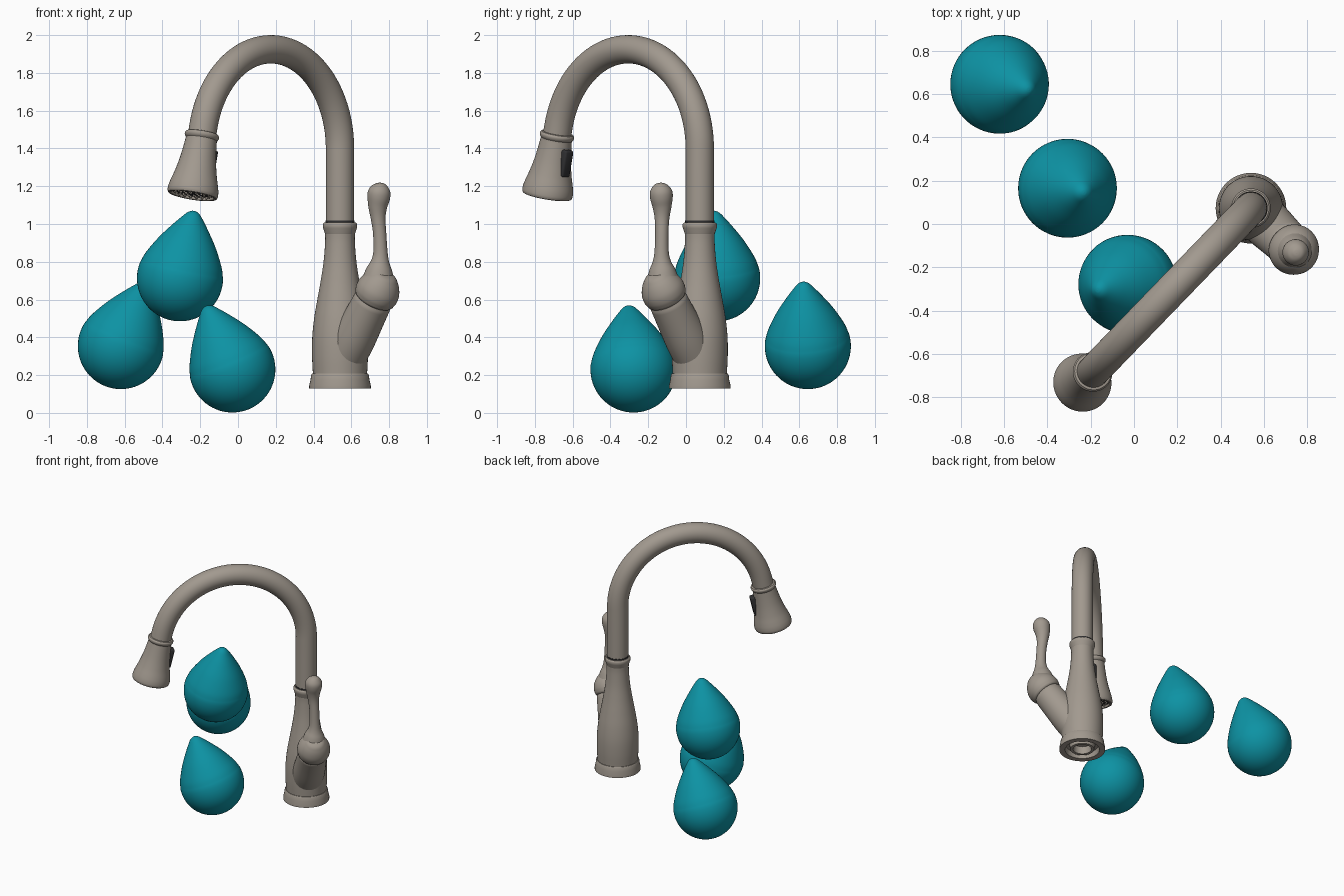
import bpy, bmesh, math
from mathutils import Vector, Matrix

if "Cube" in bpy.data.objects:
    bpy.data.objects.remove(bpy.data.objects["Cube"])

V = Vector
UP = V((0, 0, 1))


def material(name, rgb):
    m = bpy.data.materials.new(name)
    m.diffuse_color = (*rgb, 1)
    m.use_nodes = True
    m.node_tree.nodes["Principled BSDF"].inputs["Base Color"].default_value = m.diffuse_color
    return m


nickel = material("brushed nickel", (0.36, 0.32, 0.275))
dark = material("dark rubber", (0.03, 0.03, 0.032))
teal = material("teal water", (0.004, 0.29, 0.37))


def finish(name, bm, mat, angle=35):
    bmesh.ops.recalc_face_normals(bm, faces=bm.faces)
    me = bpy.data.meshes.new(name)
    bm.to_mesh(me)
    bm.free()
    me.materials.append(mat)
    ob = bpy.data.objects.new(name, me)
    bpy.context.collection.objects.link(ob)
    bpy.ops.object.select_all(action='DESELECT')
    ob.select_set(True)
    bpy.context.view_layer.objects.active = ob
    bpy.ops.object.shade_smooth_by_angle(angle=math.radians(angle))
    return ob


def spline(pts, n=6):
    """Catmull-Rom through tuples of any size."""
    p = [V(q) for q in pts]
    p = [2 * p[0] - p[1]] + p + [2 * p[-1] - p[-2]]
    out = []
    for i in range(1, len(p) - 2):
        a, b, c, d = p[i - 1:i + 3]
        for k in range(n):
            t = k / n
            out.append(0.5 * (2 * b + (c - a) * t + (2 * a - 5 * b + 4 * c - d) * t ** 2
                              + (3 * b - a - 3 * c + d) * t ** 3))
    return out + [p[-2]]


def skin(name, stations, mat, ref, seg=48):
    """Skin circles given as (centre, axis, radius); zero radius makes a pole."""
    bm = bmesh.new()
    rings = []
    for c, axis, r in stations:
        if r < 1e-4:
            rings.append([bm.verts.new(c)])
            continue
        u = (ref - axis * ref.dot(axis)).normalized()
        w = axis.cross(u)
        rings.append([bm.verts.new(c + r * (u * math.cos(a) + w * math.sin(a)))
                      for a in (2 * math.pi * i / seg for i in range(seg))])
    for a, b in zip(rings, rings[1:]):
        for i in range(seg):
            j = (i + 1) % seg
            if len(a) == 1:
                bm.faces.new((a[0], b[i], b[j]))
            elif len(b) == 1:
                bm.faces.new((a[i], a[j], b[0]))
            else:
                bm.faces.new((a[i], a[j], b[j], b[i]))
    for end in (rings[0], rings[-1]):
        if len(end) > 1:
            bm.faces.new(end)
    return finish(name, bm, mat)


def lathe(name, origin, axis, profile, mat, seg=48):
    """Profile of (height, radius) turned around an axis."""
    axis = axis.normalized()
    ref = V((0, 1, 0)) if abs(axis.y) < 0.8 else V((1, 0, 0))
    return skin(name, [(origin + axis * h, axis, max(r, 0)) for h, r in profile], mat, ref, seg)


def sweep(name, path, radii, mat, ref, seg=48):
    n = len(path)
    return skin(name, [(path[i], (path[min(i + 1, n - 1)] - path[max(i - 1, 0)]).normalized(),
                        radii[i]) for i in range(n)], mat, ref, seg)


# Faucet frame: spout direction and handle direction
base = V((0.54, 0.073, 0))
spout = V((-0.695, -0.719, 0)).normalized()
side = V((0.719, -0.695, 0)).normalized()


def at(s, z, t=0):
    return base + spout * s + side * t + UP * z


# Base flange with hollow underside
lathe("base_flange", base, UP,
      [(0.19, 0), (0.19, 0.06), (0.135, 0.065), (0.135, 0.085), (0.17, 0.09), (0.17, 0.115),
       (0.13, 0.122), (0.13, 0.163), (0.145, 0.163), (0.175, 0.156), (0.2, 0.153),
       (0.208, 0.148), (0.208, 0)], nickel)

# Body, collar and seal
lathe("body", base, UP, [(0.2, 0)] + [tuple(p) for p in spline(
    [(0.2, 0.143), (0.3, 0.148), (0.4, 0.147), (0.5, 0.137), (0.6, 0.12), (0.7, 0.102),
     (0.8, 0.087), (0.9, 0.079), (0.96, 0.079)])] + [(0.96, 0)], nickel)
lathe("collar", base, UP, [(0.945, 0), (0.945, 0.078)] + [tuple(p) for p in spline(
    [(0.95, 0.08), (0.968, 0.086), (0.985, 0.091), (1.0, 0.09), (1.008, 0.083)], 4)]
    + [(1.008, 0)], nickel)
lathe("seal_ring", base, UP, [(1.005, 0), (1.005, 0.077), (1.018, 0.077), (1.018, 0)], dark)

# Gooseneck
R, tilt = 0.527, math.radians(13)
path = [at(0, 1.015), at(0, 1.2)]
for i in range(49):
    a = math.pi - (math.pi - tilt) * i / 48
    path.append(at(R + R * math.cos(a), 1.398 + R * math.sin(a)))
down = (spout * math.sin(tilt) - UP * math.cos(tilt)).normalized()
neck_end = path[-1]
path.append(neck_end + down * 0.08)
sweep("gooseneck", path, [0.075] * len(path), nickel, side)

# Spray head, hollow at the outlet
top = neck_end + down * ((neck_end.z - 1.483) / math.cos(tilt))
head = [(0, 0), (0, 0.08)] + [tuple(p) for p in spline(
    [(0.002, 0.086), (0.012, 0.092), (0.024, 0.09), (0.034, 0.083)], 4)]
head += [tuple(p) for p in spline(
    [(0.036, 0.083), (0.1, 0.09), (0.16, 0.099), (0.22, 0.112), (0.27, 0.126),
     (0.3, 0.133), (0.325, 0.135), (0.34, 0.131)])]
head += [(0.343, 0.126), (0.341, 0.115), (0.325, 0.112), (0.325, 0)]
lathe("spray_head", top, down, head, nickel)
lathe("spray_plate", top + down * 0.32, down, [(0, 0), (0, 0.111), (0.008, 0.111), (0.012, 0)], dark)

# Spray nozzles
inward = side.cross(down).normalized()
if inward.dot(spout) > 0:
    inward = -inward
bm = bmesh.new()
rot = Matrix((side, inward, down)).transposed().to_4x4()
for count, rad in ((6, 0.035), (12, 0.065), (18, 0.093)):
    for k in range(count):
        a = 2 * math.pi * k / count
        c = top + down * 0.334 + rad * (side * math.cos(a) + inward * math.sin(a))
        bmesh.ops.create_cone(bm, cap_ends=True, segments=10, radius1=0.008, radius2=0.005,
                              depth=0.012, matrix=Matrix.Translation(c) @ rot)
finish("spray_nozzles", bm, nickel)

# Spray button on the inner side of the head
bm = bmesh.new()
bmesh.ops.create_cube(bm, size=1)
bmesh.ops.scale(bm, vec=(0.062, 0.045, 0.145), verts=bm.verts)
bmesh.ops.bevel(bm, geom=bm.edges[:], offset=0.012, segments=3, affect='EDGES', profile=0.5)
bm.transform(Matrix.Translation(top + down * 0.145 + inward * 0.093) @ rot)
finish("spray_button", bm, dark)

# Side branch carrying the handle
lean = math.radians(35)
arm = (side * math.sin(lean) + UP * math.cos(lean)).normalized()
rim = at(0, 0.60, 0.247)
lathe("handle_branch", rim, arm, [(-0.37, 0), (-0.37, 0.09)] + [tuple(p) for p in spline(
    [(-0.36, 0.112), (-0.25, 0.114), (-0.12, 0.108), (-0.01, 0.103)])]
    + [(-0.004, 0.099), (0.0, 0.099), (0.01, 0.09), (0.01, 0)], nickel)

# Handle cap and lever
lathe("handle_cap", rim, arm, [(0.0, 0), (0.0, 0.1), (0.004, 0.106)] + [tuple(p) for p in spline(
    [(0.012, 0.111), (0.04, 0.117), (0.075, 0.114), (0.11, 0.099), (0.14, 0.077),
     (0.162, 0.05), (0.172, 0.0)])], nickel)
lever = spline([
    (0.742, -0.122, 0.70, 0.088), (0.748, -0.126, 0.76, 0.068), (0.752, -0.128, 0.80, 0.049),
    (0.754, -0.129, 0.85, 0.038), (0.750, -0.128, 0.95, 0.035), (0.742, -0.127, 1.03, 0.039),
    (0.740, -0.127, 1.09, 0.050), (0.745, -0.130, 1.14, 0.060), (0.748, -0.132, 1.175, 0.058),
    (0.750, -0.133, 1.203, 0.040), (0.750, -0.133, 1.216, 0.018), (0.750, -0.133, 1.219, 0.0)], 5)
sweep("handle_lever", [p.xyz for p in lever], [max(p[3], 0) for p in lever], nickel,
      V((0, 1, 0)), 32)

# Water drops: round bottom drawn up to a blunt, leaning tip
r0 = 0.228
drop = [(-r0 * math.cos(a), r0 * math.sin(a)) for a in
        (math.radians(100) * i / 20 for i in range(21))]
drop += [tuple(p) for p in spline(
    [drop[-1], (0.1, 0.204), (0.19, 0.155), (0.27, 0.099), (0.325, 0.056),
     (0.35, 0.034), (0.362, 0.015), (0.365, 0)], 6)][1:]
for name, c, tip in (
        ("drop_back", (-0.62, 0.645, 0.354), (-0.485, 0.62, 0.69)),
        ("drop_middle", (-0.307, 0.165, 0.713), (-0.23, 0.145, 1.075)),
        ("drop_front", (-0.03, -0.278, 0.23), (-0.17, -0.305, 0.57))):
    lathe(name, V(c), V(tip) - V(c), drop, teal, 64)
